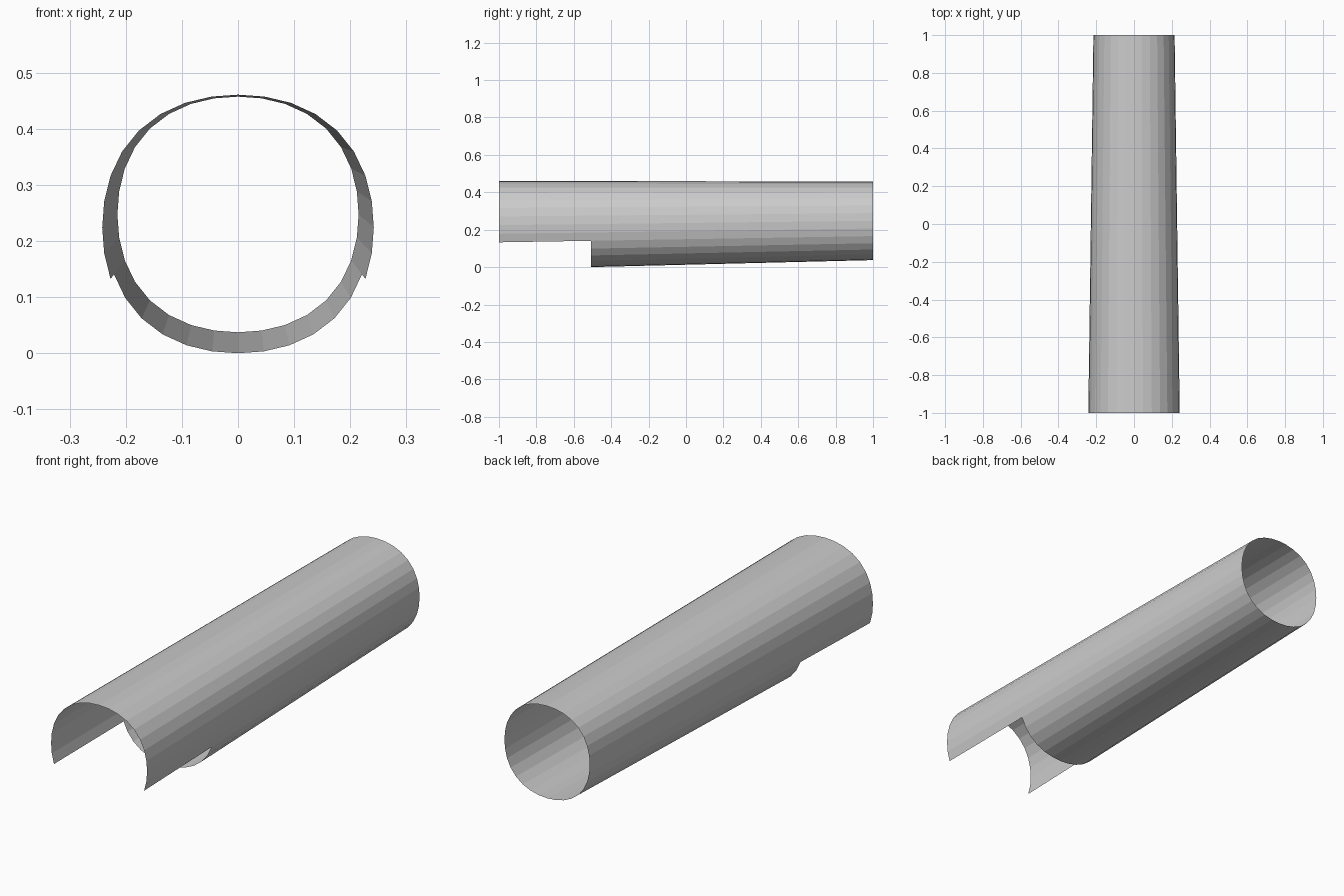
import bpy, bmesh
from math import sin, cos, pi

if "Cube" in bpy.data.objects:
    bpy.data.objects.remove(bpy.data.objects["Cube"])

SIDES = 32
CUT_Y = -0.508
# Linear taper: half width, half height and centre height at the two ends
FRONT = (0.242, 0.2365, 0.2245)
BACK = (0.215, 0.210, 0.2475)


def ring(bm, y):
    """Slightly squared-off round section at depth y."""
    t = (y + 1) / 2
    rx, rz, cz = (a + (b - a) * t for a, b in zip(FRONT, BACK))
    verts = []
    for i in range(SIDES):
        a = 2 * pi * i / SIDES
        k = 1 + 0.016 * (1 - cos(4 * a))
        verts.append(bm.verts.new((rx * k * cos(a), y, cz + rz * k * sin(a))))
    return verts


bm = bmesh.new()
front, cut, back = (ring(bm, y) for y in (-1, CUT_Y, 1))


def skin(r0, r1, segments):
    for i in segments:
        j = (i + 1) % SIDES
        bm.faces.new((r0[i % SIDES], r0[j], r1[j], r1[i % SIDES]))


# Full tube at the back, open-bottomed hood at the front
skin(cut, back, range(SIDES))
skin(front, cut, range(-2, SIDES // 2 + 2))

# Remove the unused bottom points of the front ring
bmesh.ops.delete(bm, geom=[v for v in bm.verts if not v.link_faces], context='VERTS')
bmesh.ops.recalc_face_normals(bm, faces=bm.faces)

mesh = bpy.data.meshes.new("tapered_sleeve")
bm.to_mesh(mesh)
bm.free()
bpy.context.collection.objects.link(bpy.data.objects.new("tapered_sleeve", mesh))
